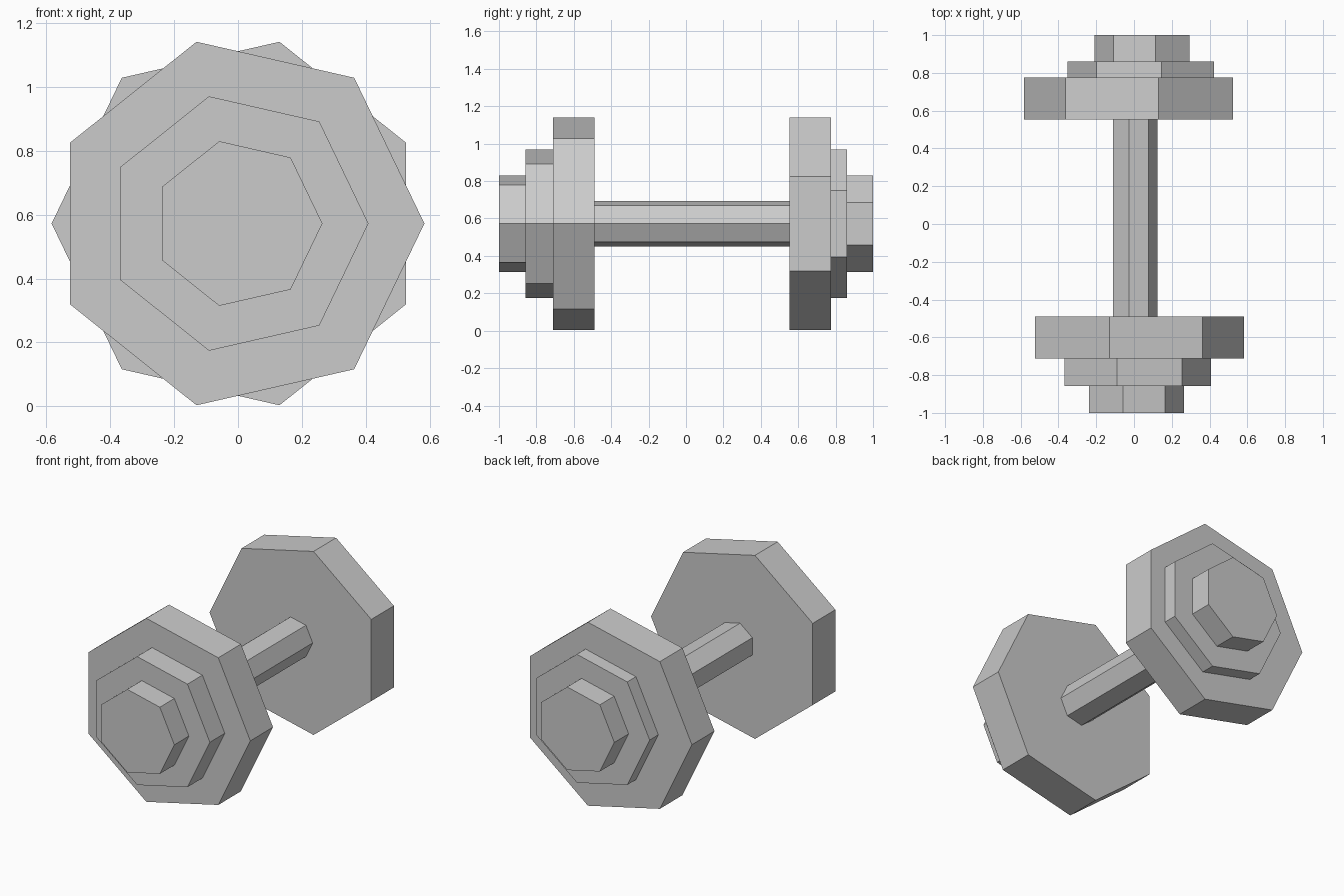
import bpy, bmesh
from math import cos, sin, pi

if "Cube" in bpy.data.objects:
    bpy.data.objects.remove(bpy.data.objects["Cube"])

CENTRE_Z = 0.572
SIDES = 7


def prism(name, radius, y0, y1, facing=1, x=0.0):
    """Seven-sided prism along y with one corner pointing to +x or -x."""
    bm = bmesh.new()
    ring = []
    for i in range(SIDES):
        a = 2 * pi * i / SIDES
        ring.append(bm.verts.new((x + facing * radius * cos(a), y0,
                                  CENTRE_Z + radius * sin(a))))
    cap = bm.faces.new(ring)
    ext = bmesh.ops.extrude_face_region(bm, geom=[cap], use_keep_orig=True)
    verts = [v for v in ext["geom"] if isinstance(v, bmesh.types.BMVert)]
    bmesh.ops.translate(bm, verts=verts, vec=(0, y1 - y0, 0))
    bmesh.ops.recalc_face_normals(bm, faces=bm.faces)
    mesh = bpy.data.meshes.new(name)
    bm.to_mesh(mesh)
    bm.free()
    obj = bpy.data.objects.new(name, mesh)
    bpy.context.collection.objects.link(obj)
    return obj


# Handle bar
prism("handle", 0.124, -0.50, 0.565)

# Front weights, corner to +x
prism("front_large_plate", 0.583, -0.712, -0.490)
prism("front_medium_plate", 0.408, -0.858, -0.712)
prism("front_end_cap", 0.264, -1.0, -0.858)

# Back weights, corner to -x, outer two slightly off centre
prism("back_large_plate", 0.583, 0.554, 0.775, -1)
prism("back_medium_plate", 0.408, 0.775, 0.860, -1, 0.055)
prism("back_end_cap", 0.264, 0.860, 1.0, -1, 0.055)
